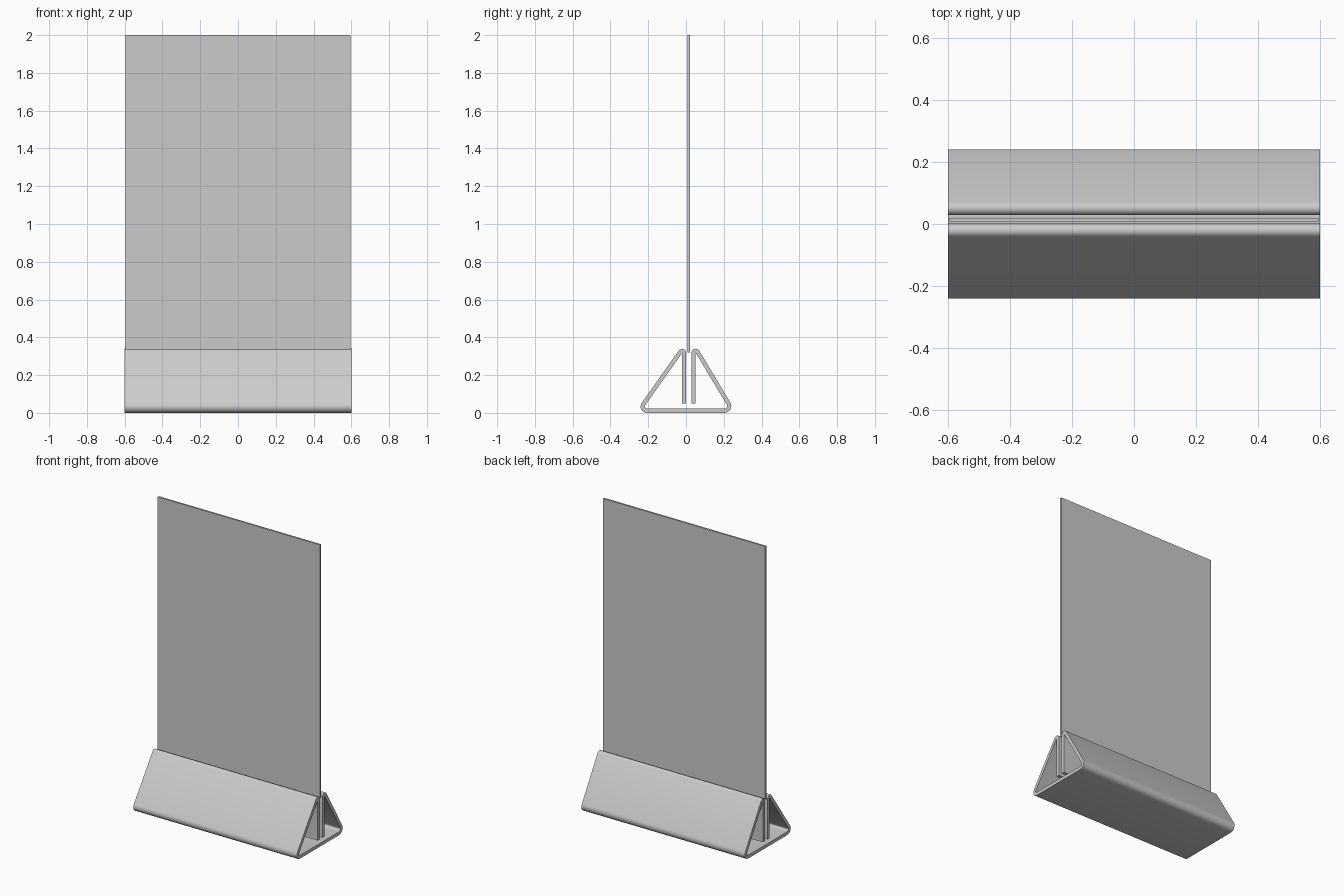
import bpy, bmesh, math
from mathutils import Vector

cube = bpy.data.objects.get("Cube")
if cube:
    bpy.data.objects.remove(cube, do_unlink=True)

HALF_WIDTH = 0.60
HALF_THICK = 0.011

grey = bpy.data.materials.new("satin grey")
grey.use_nodes = True
grey.diffuse_color = (0.6, 0.6, 0.6, 1)
grey.node_tree.nodes["Principled BSDF"].inputs["Base Color"].default_value = (0.6, 0.6, 0.6, 1)


def add_object(name, bm):
    bmesh.ops.recalc_face_normals(bm, faces=bm.faces[:])
    mesh = bpy.data.meshes.new(name)
    bm.to_mesh(mesh)
    bm.free()
    mesh.materials.append(grey)
    obj = bpy.data.objects.new(name, mesh)
    bpy.context.collection.objects.link(obj)
    return obj


def rounded_ribbon(path, radii, half, steps=8):
    """Both edges of a bent strip whose corners are rounded arcs."""
    inner, outer = [], []

    def emit(point, tangent):
        normal = Vector((-tangent.y, tangent.x)) * half
        inner.append(point - normal)
        outer.append(point + normal)

    emit(path[0], (path[1] - path[0]).normalized())
    for prev, corner, nxt, r in zip(path, path[1:], path[2:], radii):
        d1, d2 = (corner - prev).normalized(), (nxt - corner).normalized()
        turn = math.atan2(d1.x * d2.y - d1.y * d2.x, d1.dot(d2))
        side = math.copysign(1, turn)
        start = corner - d1 * r * math.tan(abs(turn) / 2)
        centre = start + Vector((-d1.y, d1.x)) * side * r
        for i in range(steps + 1):
            a = turn * i / steps
            c, s = math.cos(a), math.sin(a)
            t = Vector((d1.x * c - d1.y * s, d1.x * s + d1.y * c))
            emit(centre - Vector((-t.y, t.x)) * side * r, t)
    emit(path[-1], (path[-1] - path[-2]).normalized())
    return inner, outer


# Folded base: one strip bent into a triangle with two gripping lips
path = [Vector(p) for p in [(-0.010, 0.05), (-0.010, 0.351), (-0.25, 0.0115),
                            (0.248, 0.0115), (0.040, 0.358), (0.040, 0.05)]]
inner, outer = rounded_ribbon(path, [0.0112, 0.022, 0.025, 0.0112], HALF_THICK)

bm = bmesh.new()
rings = []
for a, b in zip(inner, outer):
    rings.append([bm.verts.new((x, p.x, p.y))
                  for x, p in ((-HALF_WIDTH, a), (HALF_WIDTH, a),
                               (HALF_WIDTH, b), (-HALF_WIDTH, b))])
for r, s in zip(rings, rings[1:]):
    for i in range(4):
        j = (i + 1) % 4
        bm.faces.new((r[i], r[j], s[j], s[i]))
bm.faces.new(rings[0])
bm.faces.new(rings[-1])
base = add_object("folded_base", bm)

bpy.ops.object.select_all(action='DESELECT')
base.select_set(True)
bpy.context.view_layer.objects.active = base
bpy.ops.object.shade_smooth_by_angle(angle=math.radians(35))

# Thin upright display sheet held between the lips
bm = bmesh.new()
bmesh.ops.create_cube(bm, size=1)
bmesh.ops.scale(bm, vec=(1.19, 0.012, 1.68), verts=bm.verts)
bmesh.ops.translate(bm, vec=(0, 0.014, 1.16), verts=bm.verts)
add_object("display_sheet", bm)
